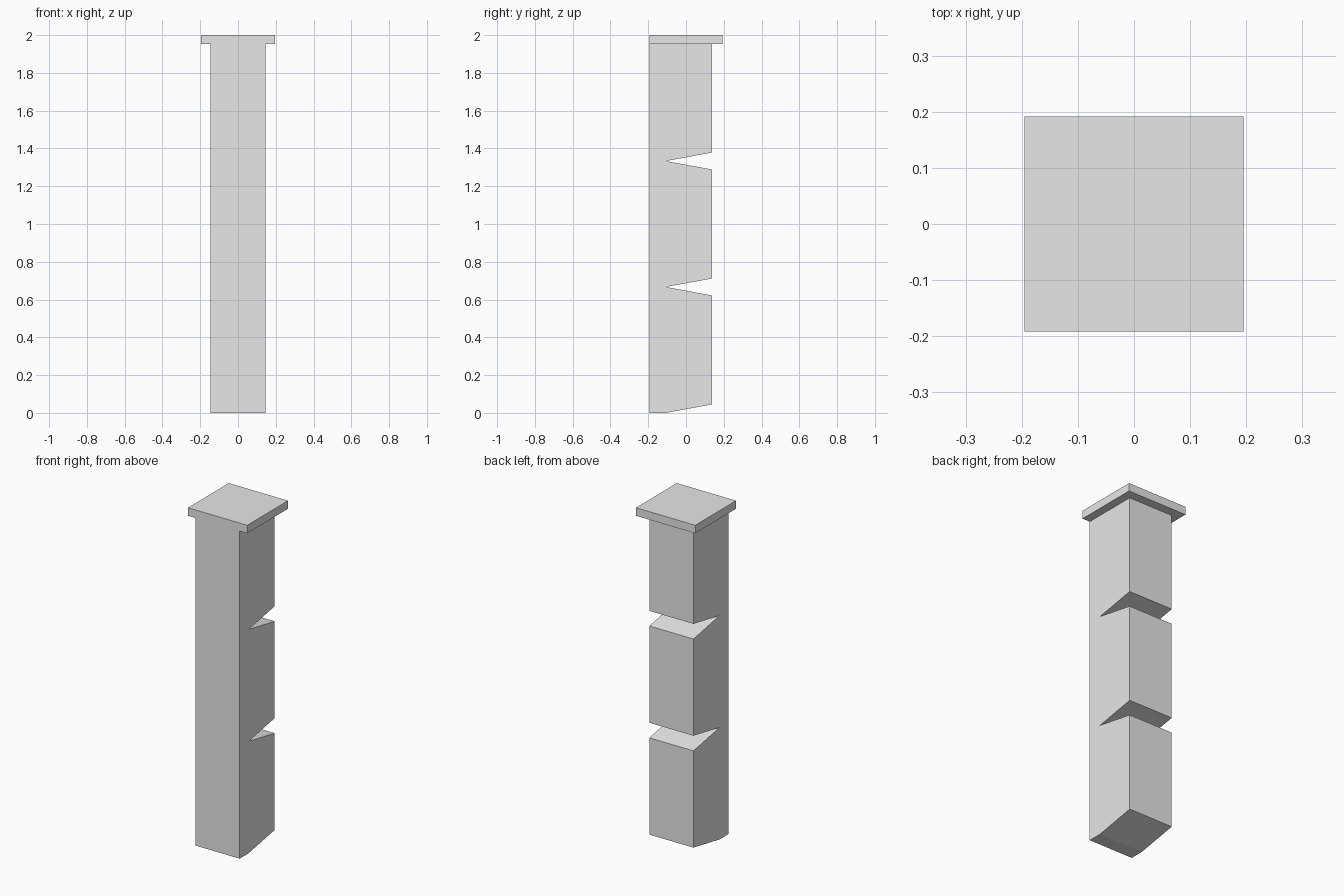
import bpy
import bmesh

cube = bpy.data.objects.get("Cube")
if cube:
    bpy.data.objects.remove(cube, do_unlink=True)

grey = bpy.data.materials.new("plain_grey")
grey.use_nodes = True
colour = (0.8, 0.8, 0.8, 1)
grey.diffuse_color = colour
grey.node_tree.nodes["Principled BSDF"].inputs["Base Color"].default_value = colour

FRONT, BACK, APEX = -0.192, 0.138, -0.108
PLATE_Z = 1.952
SECTION, RISE = 2 / 3, 0.045


def extrude_profile(name, profile, half_width):
    """Extrude a closed (y, z) outline across x."""
    bm = bmesh.new()
    face = bm.faces.new([bm.verts.new((-half_width, y, z)) for y, z in profile])
    side = bmesh.ops.extrude_face_region(bm, geom=[face])
    verts = [g for g in side["geom"] if isinstance(g, bmesh.types.BMVert)]
    bmesh.ops.translate(bm, verts=verts, vec=(2 * half_width, 0, 0))
    bmesh.ops.recalc_face_normals(bm, faces=bm.faces)
    mesh = bpy.data.meshes.new(name)
    bm.to_mesh(mesh)
    bm.free()
    mesh.materials.append(grey)
    obj = bpy.data.objects.new(name, mesh)
    bpy.context.collection.objects.link(obj)
    return obj


# Square shaft with a chamfered foot and two V notches in its back
outline = [(FRONT, PLATE_Z), (FRONT, 0), (APEX, 0), (BACK, RISE)]
for i in (1, 2):
    z = i * SECTION
    outline += [(BACK, z - RISE), (APEX, z), (BACK, z + RISE)]
outline.append((BACK, PLATE_Z))
extrude_profile("notched_shaft", outline, 0.1455)

# Flat top plate, flush with the shaft at the front
extrude_profile("top_plate", [(FRONT, PLATE_Z), (-FRONT, PLATE_Z), (-FRONT, 2), (FRONT, 2)], 0.1955)
